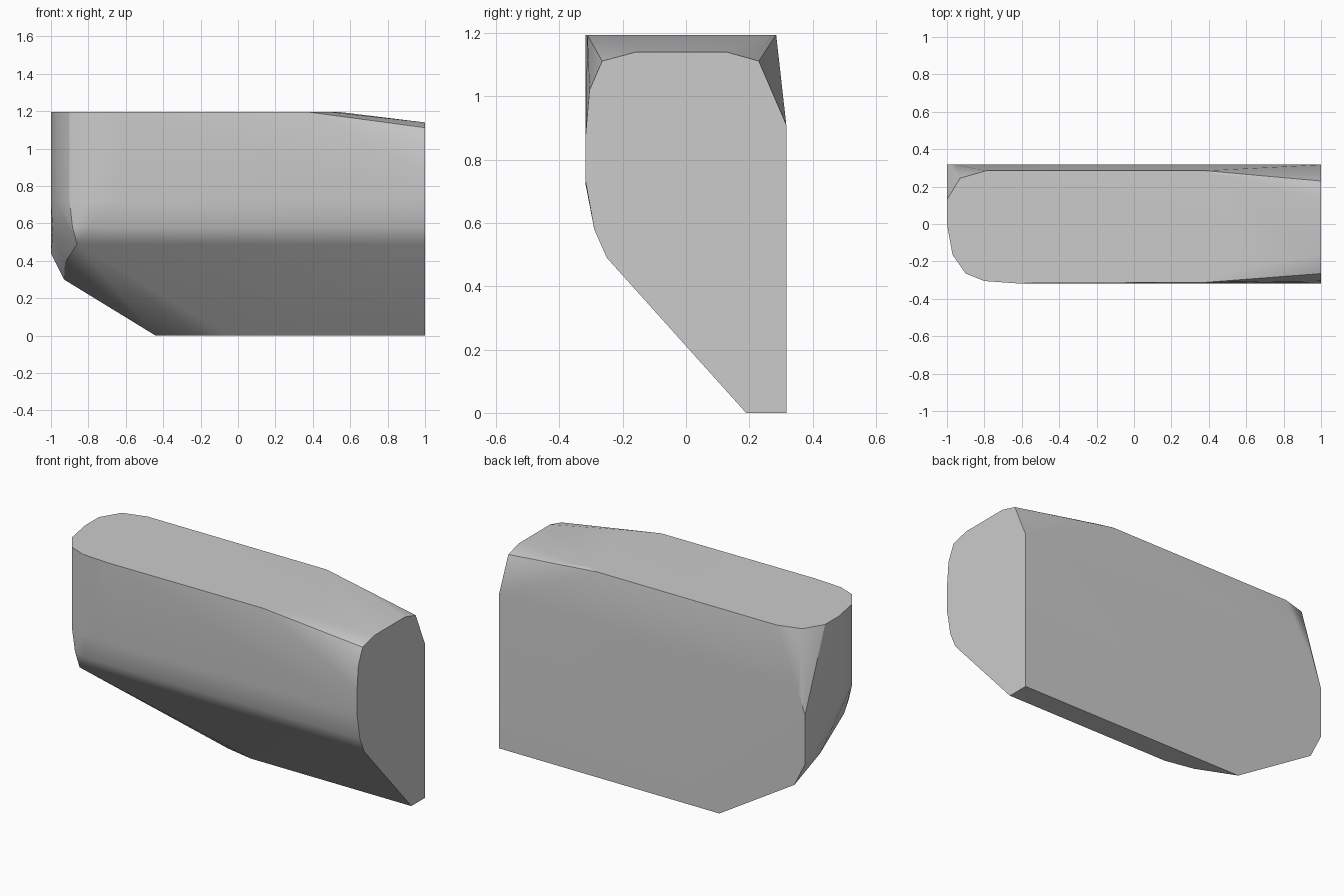
import bpy, bmesh, math

cube = bpy.data.objects.get("Cube")
if cube:
    bpy.data.objects.remove(cube, do_unlink=True)

TOP, BACK, FRONT = 1.195, 0.317, -0.317

# Flat right end, as a y-z profile
end_profile = [(BACK, 0), (0.19, 0), (-0.25, 0.49), (-0.29, 0.58), (FRONT, 0.73),
               (FRONT, 0.88), (-0.305, 1.02), (-0.265, 1.112), (-0.16, 1.14),
               (0.13, 1.14), (0.23, 1.112), (BACK, 0.91)]
points = [(1, y, z) for y, z in end_profile]

# Flat top outline, rounded at the left
top_outline = [(-0.93, 0.245), (-0.79, 0.285), (0.38, 0.285), (0.47, 0.26),
               (0.55, 0.13), (0.55, -0.16), (0.5, -0.265), (0.38, -0.312)]
points += [(x, y, TOP) for x, y in top_outline]

# Rounded left front: upright walls from the shoulder to the top
for x, y in [(-1, 0.0), (-0.97, -0.165), (-0.9, -0.265), (-0.8, -0.305), (-0.63, FRONT)]:
    points += [(x, y, 0.72), (x, y, TOP)]
points += [(-1, 0.13, TOP)]

# Lower bend of the front and the left
points += [(-0.86, -0.25, 0.49), (-0.885, -0.258, 0.58), (-0.8, -0.29, 0.58),
           (-0.99, 0.05, 0.55), (-0.925, 0.07, 0.39)]

# Back wall outline
back_outline = [(-1, 0.73), (-1, 0.44), (-0.93, 0.30), (-0.44, 0),
                (-0.955, 0.86), (-0.8, 0.91)]
points += [(x, BACK, z) for x, z in back_outline]

# Narrow foot strip, tapering to the left
points += [(-0.05, 0.19, 0), (-0.22, 0.224, 0)]

# Wrap the points in a closed shell and merge coplanar faces
bm = bmesh.new()
for p in points:
    bm.verts.new(p)
bmesh.ops.convex_hull(bm, input=bm.verts[:])
bmesh.ops.delete(bm, geom=[v for v in bm.verts if not v.link_faces], context='VERTS')
bmesh.ops.dissolve_limit(bm, angle_limit=math.radians(1), verts=bm.verts[:], edges=bm.edges[:])
bmesh.ops.recalc_face_normals(bm, faces=bm.faces[:])
mesh = bpy.data.meshes.new("body")
bm.to_mesh(mesh)
bm.free()

body = bpy.data.objects.new("body", mesh)
bpy.context.collection.objects.link(body)

# Plain grey finish
grey = bpy.data.materials.new("light grey")
grey.use_nodes = True
color = (0.6, 0.6, 0.6, 1)
grey.diffuse_color = color
grey.node_tree.nodes["Principled BSDF"].inputs["Base Color"].default_value = color
mesh.materials.append(grey)

# Smooth the soft bends, keep the hard rims
bpy.context.view_layer.objects.active = body
body.select_set(True)
bpy.ops.object.shade_smooth_by_angle(angle=math.radians(30))
weighted = body.modifiers.new("weighted normals", 'WEIGHTED_NORMAL')
weighted.keep_sharp = True
